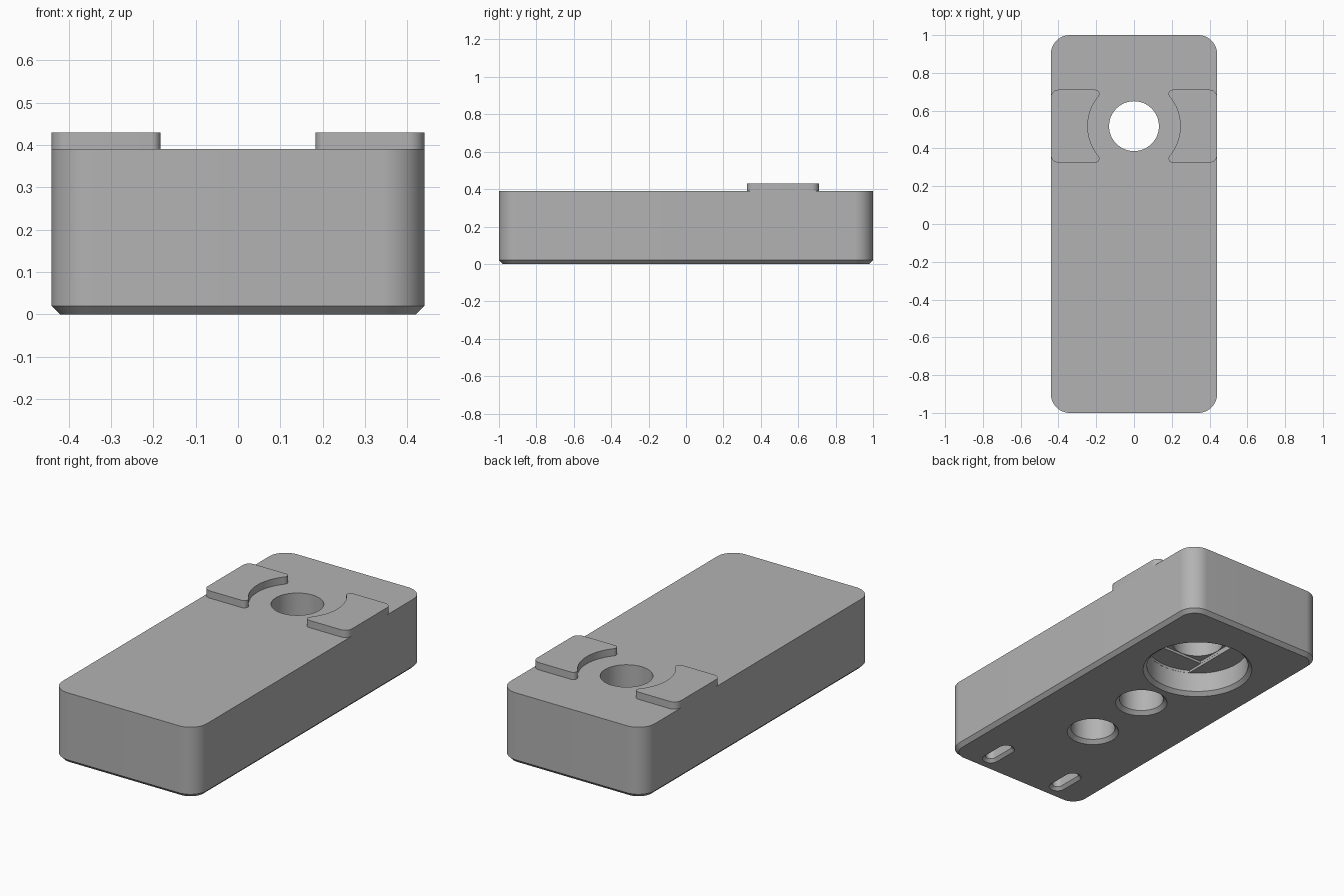
import bpy, bmesh
from math import sin, cos, pi, sqrt, asin, atan2, radians

default = bpy.data.objects.get("Cube")
if default:
    bpy.data.objects.remove(default, do_unlink=True)

WIDTH, TOP, PAD_TOP = 0.44, 0.39, 0.43
HUB_Y = 0.518          # centre of the through hole and the pads
CHAMFER = 0.02

grey = bpy.data.materials.new("mid grey")
grey.use_nodes = True
grey.diffuse_color = (0.45, 0.45, 0.45, 1)
grey.node_tree.nodes["Principled BSDF"].inputs["Base Color"].default_value = grey.diffuse_color


def arc(cx, cy, r, start, end, steps):
    return [(cx + r * cos(start + (end - start) * i / steps),
             cy + r * sin(start + (end - start) * i / steps)) for i in range(steps + 1)]


def rounded(cx, cy, hx, hy, r, steps=16):
    """Rounded rectangle; a circle or slot when r reaches the half size."""
    points = []
    for k, (sx, sy) in enumerate([(1, 1), (-1, 1), (-1, -1), (1, -1)]):
        points += arc(cx + sx * (hx - r), cy + sy * (hy - r), r, k * pi / 2, (k + 1) * pi / 2, steps)
    return points


def loft(name, layers):
    """Join (height, outline) layers into a closed solid."""
    bm = bmesh.new()
    rings = [[bm.verts.new((x, y, z)) for x, y in outline] for z, outline in layers]
    n = len(rings[0])
    for low, high in zip(rings, rings[1:]):
        for i in range(n):
            j = (i + 1) % n
            bm.faces.new((low[i], low[j], high[j], high[i]))
    bm.faces.new(rings[0][::-1])
    bm.faces.new(rings[-1])
    bmesh.ops.remove_doubles(bm, verts=bm.verts, dist=1e-5)
    bmesh.ops.recalc_face_normals(bm, faces=bm.faces)
    mesh = bpy.data.meshes.new(name)
    bm.to_mesh(mesh)
    bm.free()
    obj = bpy.data.objects.new(name, mesh)
    bpy.context.collection.objects.link(obj)
    mesh.materials.append(grey)
    return obj


def select(obj):
    bpy.ops.object.select_all(action='DESELECT')
    obj.select_set(True)
    bpy.context.view_layer.objects.active = obj


def cut(target, cutter):
    cutter.hide_render = True
    mod = target.modifiers.new("cut", 'BOOLEAN')
    mod.operation, mod.solver, mod.object = 'DIFFERENCE', 'EXACT', cutter
    select(target)
    bpy.ops.object.modifier_apply(modifier=mod.name)
    bpy.data.objects.remove(cutter, do_unlink=True)


def pocket(x, y, hx, hy, depth, rim, steps=16):
    """Cutter for a recess in the underside with a chamfered rim."""
    def ring(grow):
        return rounded(x, y, hx + grow, hy + grow, hx + grow, steps)
    return loft("pocket_cutter", [(-rim, ring(2 * rim)), (rim, ring(0)), (depth, ring(0))])


# Body: rounded block with a chamfered underside
body = loft("body", [
    (0, rounded(0, 0, WIDTH - CHAMFER, 1 - CHAMFER, 0.1 - CHAMFER)),
    (CHAMFER, rounded(0, 0, WIDTH, 1, 0.1)),
    (TOP, rounded(0, 0, WIDTH, 1, 0.1))])

# Large recess, with stepped ceiling leading to the through hole
BIG, HOLE = 0.265, 0.132
cut(body, pocket(0, HUB_Y, BIG, BIG, 0.13, CHAMFER, 24))
half = asin((HOLE + 0.003) / BIG)
step = (arc(0, HUB_Y, BIG - 0.001, pi / 2 - half, pi / 2 + half, 12)
        + arc(0, HUB_Y, BIG - 0.001, 1.5 * pi - half, 1.5 * pi + half, 12))
cut(body, loft("step_cutter", [(0.1, step), (0.144, step)]))
square = [(sx * (HOLE + 0.002), HUB_Y + sy * (HOLE + 0.002))
          for sx, sy in [(1, 1), (-1, 1), (-1, -1), (1, -1)]]
cut(body, loft("square_cutter", [(0.1, square), (0.158, square)]))
bore = rounded(0, HUB_Y, HOLE, HOLE, HOLE)
cut(body, loft("bore_cutter", [(0.05, bore), (0.6, bore)]))

# Two round blind holes and two small slots in the underside
for y in (0.06, -0.335):
    cut(body, pocket(0, y, 0.115, 0.115, 0.25, CHAMFER))
for side in (-1, 1):
    cut(body, pocket(side * 0.228, -0.834, 0.028, 0.09, 0.2, 0.016, 8))

# Raised pads: outer corners rounded, inner edge scooped around the hole
SCOOP, TIP, CORNER, HALF = 0.245, 0.022, 0.04, 0.193
tip_y = HALF - TIP
tip_x = sqrt((SCOOP + TIP) ** 2 - tip_y ** 2)
lean = atan2(tip_y, tip_x)
pad = (arc(WIDTH - CORNER, HALF - CORNER, CORNER, 0, pi / 2, 8)
       + arc(tip_x, tip_y, TIP, pi / 2, pi + lean, 10)
       + arc(0, 0, SCOOP, lean, -lean, 24)[1:-1]
       + arc(tip_x, -tip_y, TIP, pi - lean, 1.5 * pi, 10)
       + arc(WIDTH - CORNER, CORNER - HALF, CORNER, -pi / 2, 0, 8))
parts = [body]
for name, side in (("left_pad", 1), ("right_pad", -1)):
    outline = [(side * x, HUB_Y + y) for x, y in pad]
    parts.append(loft(name, [(TOP, outline), (PAD_TOP, outline)]))

# Smooth the curved walls and keep the edges crisp
for part in parts:
    select(part)
    bpy.ops.object.shade_smooth_by_angle(angle=radians(30))
